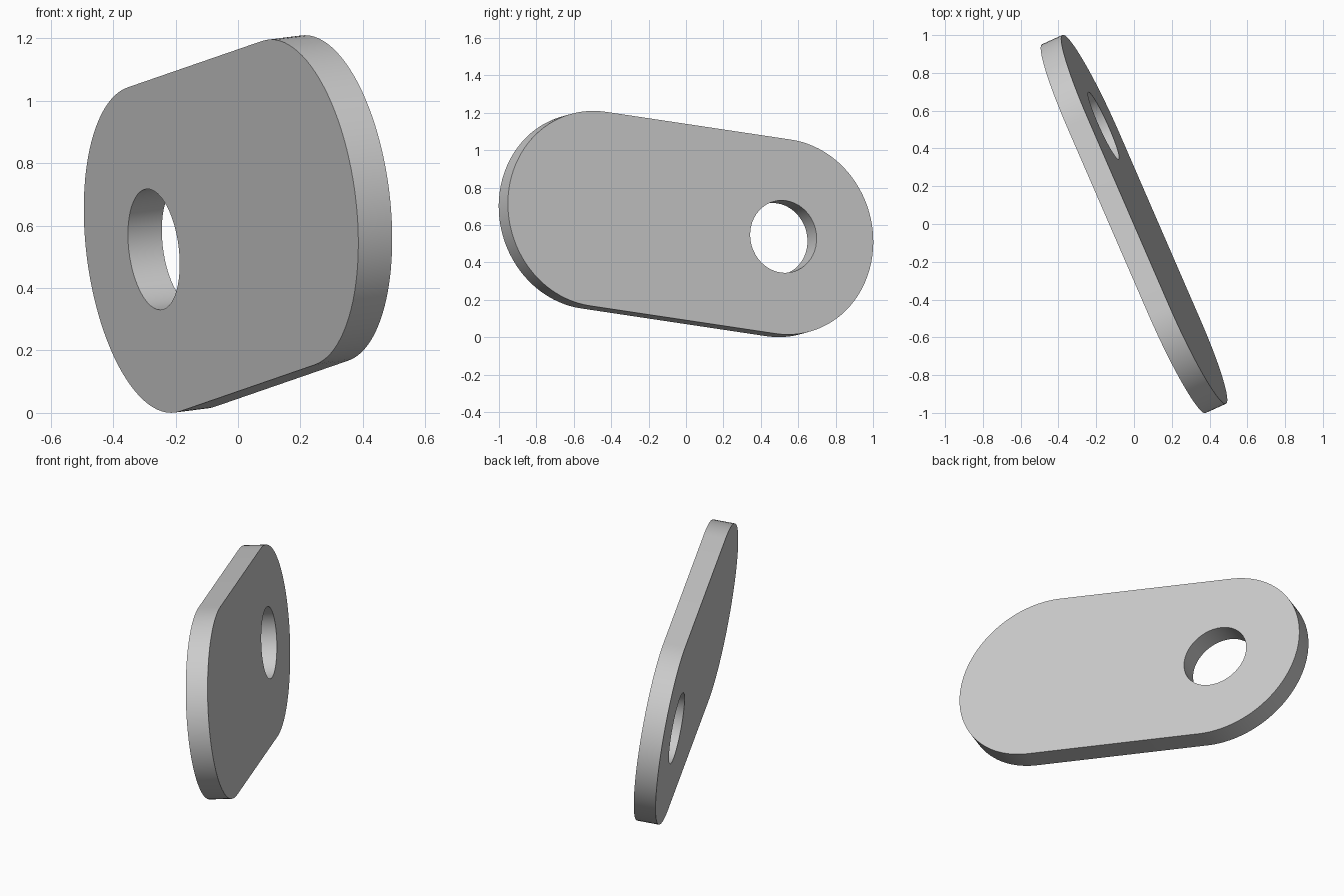
import bpy, bmesh
from math import sin, cos, pi, radians
from mathutils import Vector, Matrix

cube = bpy.data.objects.get("Cube")
if cube:
    bpy.data.objects.remove(cube, do_unlink=True)

RADIUS, HALF, HOLE, THICK = 0.527, 0.546, 0.195, 0.12
SEGS = 48

grey = bpy.data.materials.new("plain_grey")
grey.use_nodes = True
colour = (0.6, 0.6, 0.6, 1)
grey.diffuse_color = colour
grey.node_tree.nodes["Principled BSDF"].inputs["Base Color"].default_value = colour


def arc(cx, r, start, sweep, steps):
    return [(cx + r * cos(start + sweep * i / steps), r * sin(start + sweep * i / steps))
            for i in range(steps + 1)]


def loop(bm, points):
    verts = [bm.verts.new((x, y, -THICK / 2)) for x, y in points]
    return [bm.edges.new((v, verts[i - 1])) for i, v in enumerate(verts)]


# Round-ended outline and a hole concentric with one end
bm = bmesh.new()
edges = loop(bm, arc(HALF, RADIUS, -pi / 2, pi, SEGS) + arc(-HALF, RADIUS, pi / 2, pi, SEGS))
edges += loop(bm, arc(HALF, HOLE, 0, 2 * pi, SEGS)[:-1])
bmesh.ops.triangle_fill(bm, edges=edges, use_beauty=True, use_dissolve=False)

# Thicken into a plate
ext = bmesh.ops.extrude_face_region(bm, geom=bm.faces[:], use_keep_orig=True)
top = [g for g in ext["geom"] if isinstance(g, bmesh.types.BMVert)]
bmesh.ops.translate(bm, verts=top, vec=(0, 0, THICK))
bmesh.ops.recalc_face_normals(bm, faces=bm.faces[:])
mesh = bpy.data.meshes.new("link_plate")
bm.to_mesh(mesh)
bm.free()
mesh.materials.append(grey)

plate = bpy.data.objects.new("link_plate", mesh)
bpy.context.collection.objects.link(plate)

# Tilt: local z is the plate normal, local x its long direction
normal = Vector((0.905, 0.41, 0.115)).normalized()
along = Vector((-0.4, 0.907, -0.137))
along = (along - normal * along.dot(normal)).normalized()
side = normal.cross(along)
plate.matrix_world = (Matrix.Translation((0, 0, 0.605))
                      @ Matrix((along, side, normal)).transposed().to_4x4())

bpy.ops.object.select_all(action="DESELECT")
plate.select_set(True)
bpy.context.view_layer.objects.active = plate
bpy.ops.object.shade_smooth_by_angle(angle=radians(30))
